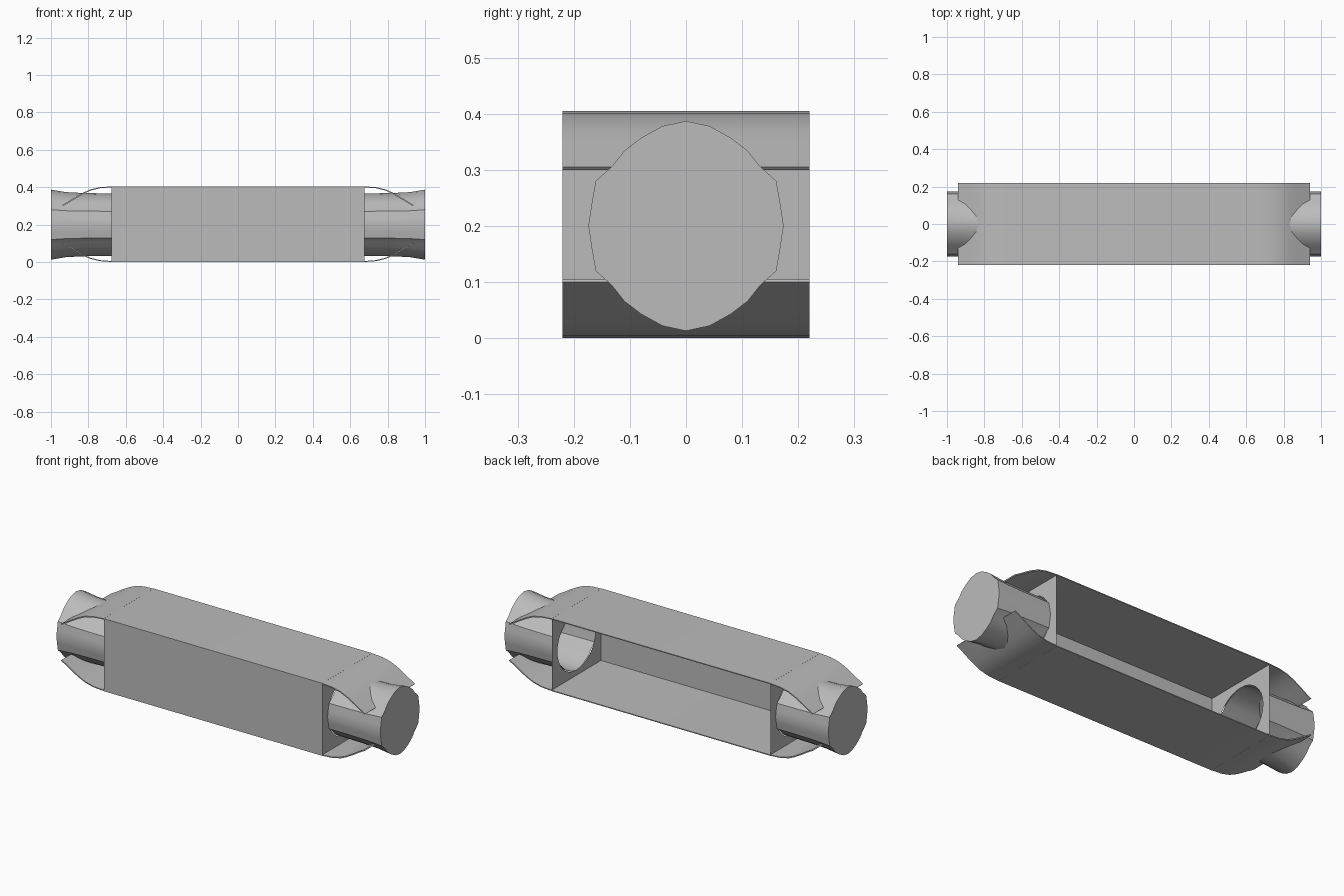
import bpy, bmesh, math
from mathutils import Vector

cube = bpy.data.objects.get("Cube")
if cube:
    bpy.data.objects.remove(cube, do_unlink=True)

HALF_Y, TOP, WALL_X, MID = 0.22, 0.405, 0.675, 0.2
SHEET = 0.005
SEGS = 32

grey = bpy.data.materials.new("plain_grey")
grey.use_nodes = True
grey.diffuse_color = (0.5, 0.5, 0.5, 1)
grey.node_tree.nodes["Principled BSDF"].inputs["Base Color"].default_value = (0.5, 0.5, 0.5, 1)


def finish(name, bm, smooth=True):
    bmesh.ops.recalc_face_normals(bm, faces=bm.faces)
    mesh = bpy.data.meshes.new(name)
    bm.to_mesh(mesh)
    bm.free()
    mesh.materials.append(grey)
    obj = bpy.data.objects.new(name, mesh)
    bpy.context.collection.objects.link(obj)
    if smooth:
        bpy.ops.object.select_all(action='DESELECT')
        obj.select_set(True)
        bpy.context.view_layer.objects.active = obj
        bpy.ops.object.shade_smooth_by_angle(angle=math.radians(25))
    return obj


def bridge(bm, a, b):
    for i in range(len(a)):
        j = (i + 1) % len(a)
        bm.faces.new((a[i], a[j], b[j], b[i]))


# Top and bottom plates, with ends curving in towards the plugs
half = [(0.67, 0.405), (0.74, 0.4), (0.79, 0.388), (0.83, 0.37),
        (0.87, 0.347), (0.91, 0.322), (0.94, 0.305)]
outer = [(-x, z) for x, z in reversed(half)] + half
inner = [(x * 0.995, z - SHEET) for x, z in reversed(outer)]


def plate(name, flip):
    bm = bmesh.new()
    verts = [bm.verts.new((x, -HALF_Y, TOP - z if flip else z)) for x, z in outer + inner]
    face = bm.faces.new(verts)
    new = bmesh.ops.extrude_face_region(bm, geom=[face])["geom"]
    moved = [v for v in new if isinstance(v, bmesh.types.BMVert)]
    bmesh.ops.translate(bm, verts=moved, vec=Vector((0, 2 * HALF_Y, 0)))
    finish(name, bm)


plate("top_plate", False)
plate("bottom_plate", True)

# Front panel; the back of the channel stays open
bm = bmesh.new()
bmesh.ops.create_cube(bm, size=1)
bmesh.ops.scale(bm, verts=bm.verts, vec=(2 * WALL_X, SHEET, TOP))
bmesh.ops.translate(bm, verts=bm.verts, vec=(0, -HALF_Y + SHEET / 2, TOP / 2))
finish("front_panel", bm, False)


# Ring of points around the plug axis
def ring(bm, x, shape):
    return [bm.verts.new((x, *shape(2 * math.pi * i / SEGS))) for i in range(SEGS)]


def oval(radius_z):
    return lambda a: (0.17 * math.cos(a), MID + radius_z * math.sin(a))


def rectangle(a):
    m = max(abs(math.cos(a)), abs(math.sin(a)))
    return HALF_Y * math.cos(a) / m, TOP / 2 + TOP / 2 * math.sin(a) / m


# Plug outline: flat cheeks at the sides, a small notch, round top and bottom
quarter = [(0.174, 0), (0.168, 0.04), (0.161, 0.08), (0.132, 0.106),
           (0.11, 0.134), (0.08, 0.157), (0.042, 0.178), (0, 0.187)]
section = quarter + [(-y, z) for y, z in reversed(quarter[:-1])]
section += [(y, -z) for y, z in reversed(section[1:-1])]


def plug_loop(bm, x, stretch):
    return [bm.verts.new((x, y, MID + z * stretch)) for y, z in section]


for name, side in (("left", 1), ("right", -1)):
    # End wall with a round hole
    bm = bmesh.new()
    bridge(bm, ring(bm, side * WALL_X, rectangle), ring(bm, side * WALL_X, oval(0.165)))
    finish(name + "_end_wall", bm, False)

    # Hollow plug, flared at its closed outer end
    bm = bmesh.new()
    loops = [plug_loop(bm, side * x, s)
             for x, s in ((WALL_X, 0.89), (0.83, 0.905), (0.92, 0.93), (1, 1))]
    for a, b in zip(loops, loops[1:]):
        bridge(bm, a, b)
    bm.faces.new(loops[-1])
    finish(name + "_plug", bm)
